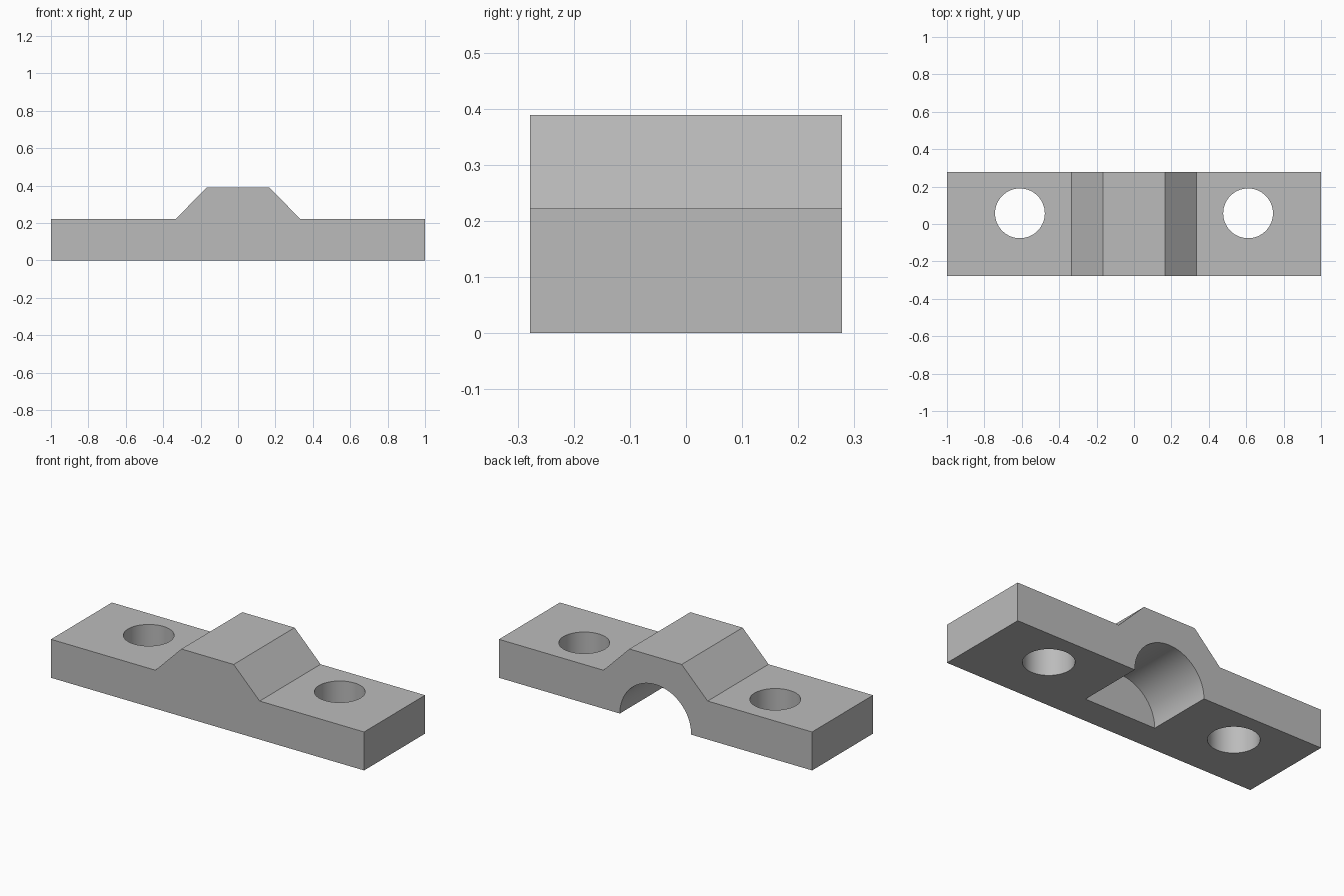
import bpy
import bmesh
import math
from mathutils import Matrix

cube = bpy.data.objects.get("Cube")
if cube:
    bpy.data.objects.remove(cube, do_unlink=True)

DEPTH = 0.278   # half of the block's depth
grey = bpy.data.materials.new("plain grey")
grey.use_nodes = True
grey.diffuse_color = (0.5, 0.5, 0.5, 1)
grey.node_tree.nodes["Principled BSDF"].inputs["Base Color"].default_value = (0.5, 0.5, 0.5, 1)


def make_object(name, bm):
    bmesh.ops.recalc_face_normals(bm, faces=bm.faces)
    mesh = bpy.data.meshes.new(name)
    bm.to_mesh(mesh)
    bm.free()
    mesh.materials.append(grey)
    obj = bpy.data.objects.new(name, mesh)
    bpy.context.collection.objects.link(obj)
    return obj


def cylinder_cutter(name, radius, length, matrix):
    bm = bmesh.new()
    bmesh.ops.create_cone(bm, cap_ends=True, segments=96, radius1=radius,
                          radius2=radius, depth=length, matrix=matrix)
    obj = make_object(name, bm)
    obj.hide_render = True
    return obj


# Clamp body: mirrored front profile pushed through the depth
half = [(1, 0), (1, 0.222), (0.333, 0.222), (0.167, 0.389)]
profile = half + [(-x, z) for x, z in reversed(half)]
bm = bmesh.new()
face = bm.faces.new([bm.verts.new((x, -DEPTH, z)) for x, z in profile])
extruded = bmesh.ops.extrude_face_region(bm, geom=[face])
bmesh.ops.translate(bm, vec=(0, 2 * DEPTH, 0),
                    verts=[v for v in extruded["geom"] if isinstance(v, bmesh.types.BMVert)])
body = make_object("clamp_body", bm)

# Bolt holes, and the half-round pocket open at the back and bottom
cutters = [cylinder_cutter(side + "_bolt_hole_cutter", 0.133, 1,
                           Matrix.Translation((x, 0.057, 0.1)))
           for side, x in (("left", 0.61), ("right", -0.61))]
front_end, back_end = -0.109, 0.5
cutters.append(cylinder_cutter(
    "pocket_cutter", 0.228, back_end - front_end,
    Matrix.Translation((0, (front_end + back_end) / 2, 0)) @ Matrix.Rotation(math.pi / 2, 4, "X")))

bpy.ops.object.select_all(action="DESELECT")
body.select_set(True)
bpy.context.view_layer.objects.active = body
for cutter in cutters:
    cut = body.modifiers.new(cutter.name, "BOOLEAN")
    cut.operation = "DIFFERENCE"
    cut.solver = "EXACT"
    cut.object = cutter
    bpy.ops.object.modifier_apply(modifier=cut.name)
    bpy.data.objects.remove(cutter, do_unlink=True)

bpy.ops.object.shade_smooth_by_angle(angle=math.radians(30))
